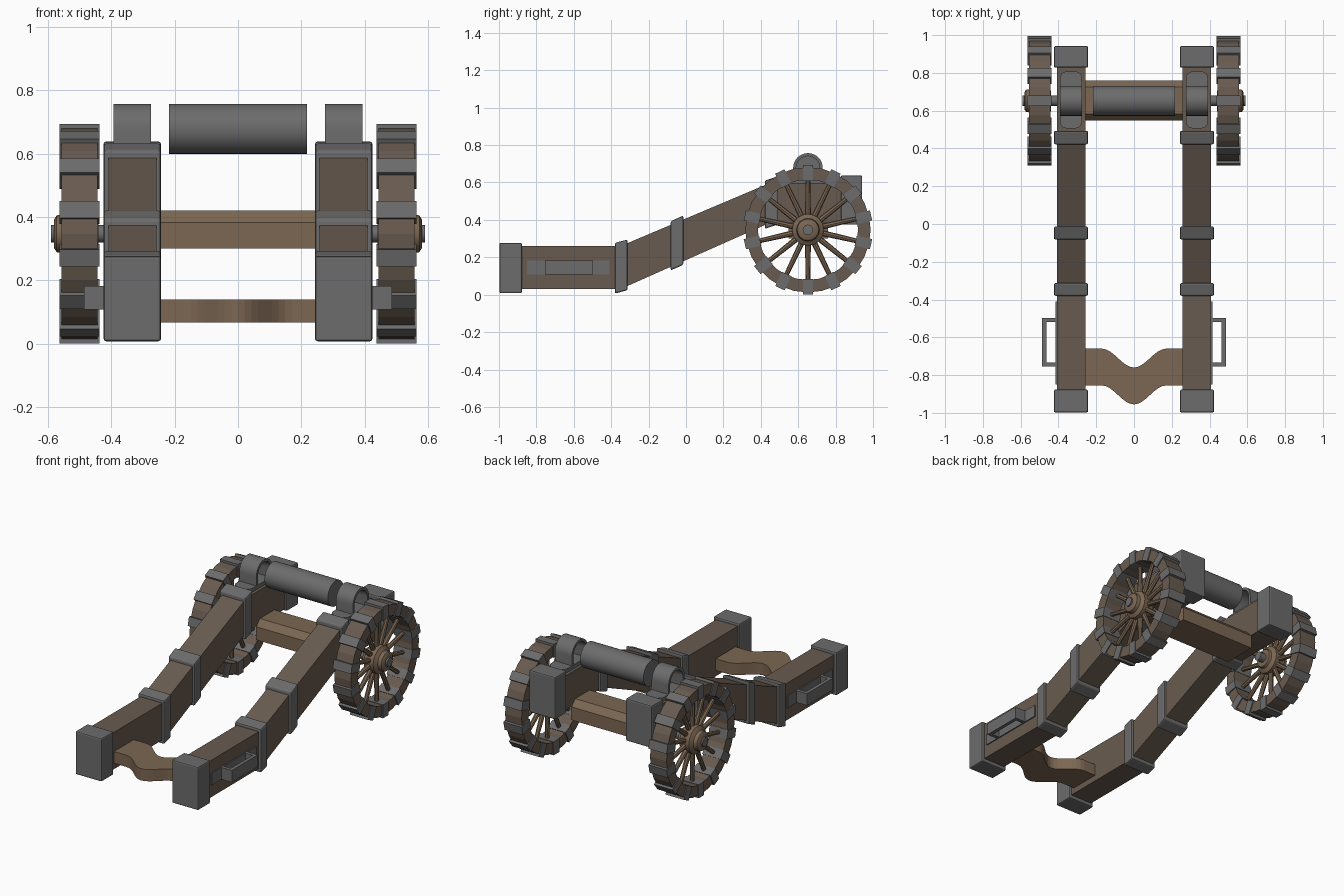
import bpy, bmesh
from math import pi, sin, cos
from mathutils import Matrix, Vector

if "Cube" in bpy.data.objects:
    bpy.data.objects.remove(bpy.data.objects["Cube"])


def material(name, rgb):
    m = bpy.data.materials.new(name)
    m.diffuse_color = (*rgb, 1)
    m.use_nodes = True
    m.node_tree.nodes["Principled BSDF"].inputs["Base Color"].default_value = m.diffuse_color
    return m


WOOD = material("dark_wood", (0.14, 0.105, 0.08))
WARM = material("warm_wood", (0.20, 0.135, 0.085))
IRON = material("iron", (0.15, 0.15, 0.15))


def finish(bm, name, mat, bevel=0, smooth=False):
    bmesh.ops.recalc_face_normals(bm, faces=bm.faces)
    me = bpy.data.meshes.new(name)
    bm.to_mesh(me)
    bm.free()
    me.materials.append(mat)
    ob = bpy.data.objects.new(name, me)
    bpy.context.collection.objects.link(ob)
    if bevel:
        b = ob.modifiers.new("bevel", 'BEVEL')
        b.width, b.segments = bevel, 2
    if smooth:
        bpy.ops.object.select_all(action='DESELECT')
        ob.select_set(True)
        bpy.context.view_layer.objects.active = ob
        bpy.ops.object.shade_smooth_by_angle(angle=0.6)
    return ob


def add_prism(bm, pts, depth):
    """Close a loop of 3D points and extrude it along depth."""
    f = bm.faces.new([bm.verts.new(p) for p in pts])
    r = bmesh.ops.extrude_face_region(bm, geom=[f])
    bmesh.ops.translate(bm, vec=depth,
                        verts=[v for v in r['geom'] if isinstance(v, bmesh.types.BMVert)])


def side_prism(name, yz, x0, x1, mat, **kw):
    bm = bmesh.new()
    add_prism(bm, [(x0, y, z) for y, z in yz], (x1 - x0, 0, 0))
    return finish(bm, name, mat, **kw)


def top_prism(name, xy, z0, z1, mat, **kw):
    bm = bmesh.new()
    add_prism(bm, [(x, y, z0) for x, y in xy], (0, 0, z1 - z0))
    return finish(bm, name, mat, **kw)


def lathe_x(name, profile, n, mat, closed=False, smooth=False):
    """Spin (x, radius) points around the wheel axis."""
    bm = bmesh.new()
    rings = [[bm.verts.new((x, CY + r * sin(2 * pi * i / n), CZ + r * cos(2 * pi * i / n)))
              for i in range(n)] for x, r in profile]
    pairs = list(zip(rings, rings[1:])) + ([(rings[-1], rings[0])] if closed else [])
    for a, b in pairs:
        for i in range(n):
            j = (i + 1) % n
            bm.faces.new((a[i], a[j], b[j], b[i]))
    if not closed:
        bm.faces.new(rings[0])
        bm.faces.new(rings[-1])
    return finish(bm, name, mat, smooth=smooth)


def mirrored(ob):
    c = ob.copy()
    c.data = ob.data.copy()
    c.data.transform(Matrix.Scale(-1, 4, (1, 0, 0)))
    c.data.flip_normals()
    c.name = ob.name + "_left"
    bpy.context.collection.objects.link(c)


CY, CZ, N = 0.652, 0.347, 14
pair = []

# side rails with kinked profile
pair.append(side_prism("side_rail", [
    (-0.97, 0.03), (-0.35, 0.03), (0.45, 0.385), (0.92, 0.385),
    (0.92, 0.598), (0.45, 0.598), (-0.35, 0.26), (-0.97, 0.26)], 0.257, 0.408, WOOD))

# iron end caps and straps: y0, y1, bottom at y0, top at y0, rise
for name, y0, y1, b, t, rise in [
        ("rear_cap", -0.998, -0.877, 0.008, 0.277, 0), ("front_cap", 0.828, 0.942, 0.374, 0.638, 0),
        ("rear_strap", -0.38, -0.313, 0.006, 0.277, 0.018),
        ("middle_strap", -0.082, -0.014, 0.13, 0.393, 0.03),
        ("front_strap", 0.422, 0.493, 0.352, 0.61, 0.024)]:
    pair.append(side_prism(name, [(y0, b), (y1, b + rise), (y1, t + rise), (y0, t)],
                           0.243, 0.424, IRON, bevel=0.008))

# carrying handle with back plate
pair.append(side_prism("handle_plate", [(-0.85, 0.108), (-0.41, 0.108), (-0.41, 0.182), (-0.85, 0.182)],
                       0.404, 0.415, IRON))
pair.append(top_prism("handle", [
    (0.41, -0.755), (0.486, -0.755), (0.486, -0.498), (0.41, -0.498),
    (0.41, -0.52), (0.464, -0.52), (0.464, -0.733), (0.41, -0.733)], 0.108, 0.182, IRON))

# trunnion cap: arched strap over a flange with rounded ends
R, AZ = 0.079, 0.678
arc = [(R * cos(pi * i / 16), AZ + R * sin(pi * i / 16)) for i in range(17)]
r = R - 0.016
inner = [(r * cos(pi * i / 16), AZ + r * sin(pi * i / 16)) for i in range(17)]
loop = [(R, 0.59)] + arc + [(-R, 0.59), (-r, 0.59)] + inner[::-1] + [(r, 0.59)]
pair.append(side_prism("trunnion_strap", [(CY + y, z) for y, z in loop], 0.275, 0.392, IRON, smooth=True))
flange = []
for cx, cy, a0 in [(0.356, 0.772, 0), (0.311, 0.772, 90), (0.311, 0.542, 180), (0.356, 0.542, 270)]:
    flange += [(cx + 0.036 * cos((a0 + k * 22.5) * pi / 180),
                cy + 0.036 * sin((a0 + k * 22.5) * pi / 180)) for k in range(5)]
pair.append(top_prism("trunnion_flange", flange, 0.59, 0.622, IRON))

# wheel rim and hub
pair.append(lathe_x("wheel_rim", [(0.443, 0.268), (0.443, 0.335), (0.557, 0.335), (0.557, 0.268)],
                    2 * N, WOOD, closed=True))
pair.append(lathe_x("wheel_hub", [
    (0.44, 0.055), (0.455, 0.06), (0.47, 0.085), (0.535, 0.085), (0.55, 0.062), (0.572, 0.058), (0.58, 0.045)],
    16, WARM, smooth=True))
pair.append(lathe_x("axle_end", [(0.40, 0.028), (0.59, 0.028)], 12, IRON, smooth=True))

# spokes and rim clamps
spokes, clamps = bmesh.new(), bmesh.new()
for i in range(N):
    turn = Matrix.Translation((0.5, CY, CZ)) @ Matrix.Rotation(2 * pi * i / N, 4, 'X')
    bmesh.ops.create_cone(spokes, cap_ends=True, segments=8, radius1=0.016, radius2=0.012, depth=0.23,
                          matrix=turn @ Matrix.Translation((0, 0, 0.175)))
    bmesh.ops.create_cube(clamps, size=1, matrix=turn @ Matrix.Translation((0, 0, 0.304))
                          @ Matrix.Diagonal((0.126, 0.055, 0.084, 1)))
pair.append(finish(spokes, "wheel_spokes", WARM, smooth=True))
pair.append(finish(clamps, "rim_clamps", IRON))

for ob in pair:
    mirrored(ob)

# axle beam between the rails
side_prism("axle_beam", [(0.548, 0.30), (0.76, 0.30), (0.76, 0.382), (0.725, 0.42),
                         (0.583, 0.42), (0.548, 0.382)], -0.26, 0.26, WARM)

# trunnion cylinder
bm = bmesh.new()
bmesh.ops.create_cone(bm, cap_ends=True, segments=32, radius1=R, radius2=R, depth=0.436,
                      matrix=Matrix.Translation((0, CY, AZ)) @ Matrix.Rotation(pi / 2, 4, 'Y'))
finish(bm, "trunnion_cylinder", IRON, smooth=True)

# rear cross bar with a dip in the middle
dip = [(-0.26, 0)] + [(-0.17 + 0.34 * i / 16, -0.05 * (1 - cos(2 * pi * i / 16))) for i in range(17)] + [(0.26, 0)]
top_prism("rear_cross_bar", [(x, -0.66 + y) for x, y in dip] + [(x, -0.855 + y) for x, y in dip[::-1]],
          0.067, 0.14, WARM)
